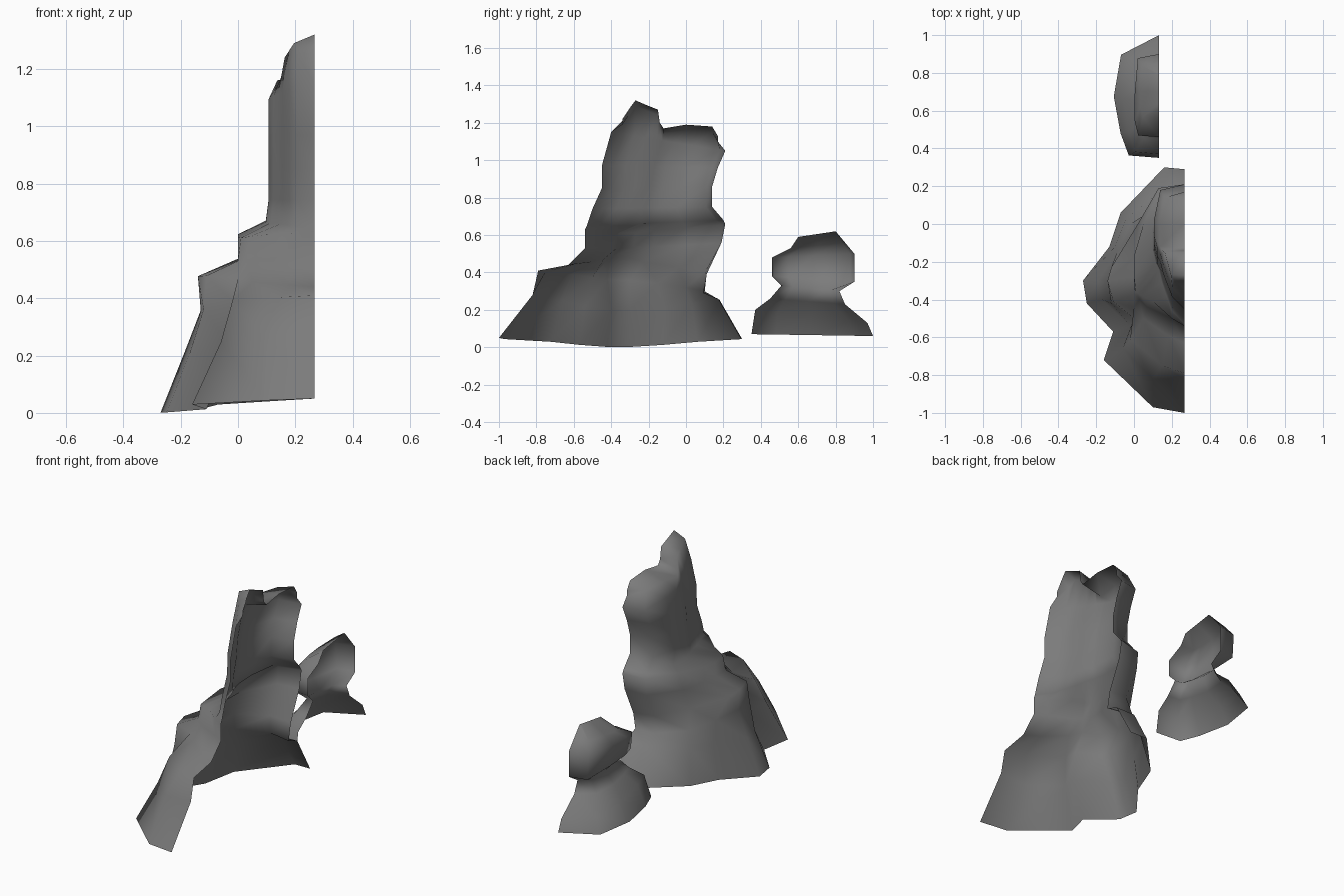
import bpy
import bmesh

cube = bpy.data.objects.get("Cube")
if cube:
    bpy.data.objects.remove(cube, do_unlink=True)

# Single stone colour
stone = bpy.data.materials.new("stone_grey")
stone.use_nodes = True
stone.diffuse_color = (0.2, 0.2, 0.2, 1)
stone.node_tree.nodes["Principled BSDF"].inputs["Base Color"].default_value = stone.diffuse_color


def lerp(a, b, t):
    return a + (b - a) * t


def plan_ring(plan, cut_x, front_y, front_z, back_y, back_z, depth):
    """Scale a half outline (depth fraction, length fraction) between two ends."""
    return [(cut_x - depth * d, lerp(front_y, back_y, t), lerp(front_z, back_z, t))
            for d, t in plan]


def drawn_ring(cut_x, front_y, back_y, front_z, middle_z, back_z, inner):
    """Close a drawn outline at the cut plane and ease its height along the way."""
    outline = [(cut_x, front_y), *inner, (cut_x, back_y)]
    half = (len(outline) - 1) / 2
    ring = []
    for i, (x, y) in enumerate(outline):
        t = abs(i / half - 1)
        ease = t * t * (3 - 2 * t)
        end_z = front_z if i < half else back_z
        ring.append((x, y, lerp(middle_z, end_z, ease)))
    return ring


def loft_shell(name, rings):
    """Skin a stack of open rings into a one-sided shell facing outward."""
    bm = bmesh.new()
    rows = [[bm.verts.new(point) for point in ring] for ring in rings]
    for low, high in zip(rows, rows[1:]):
        for i in range(len(low) - 1):
            bm.faces.new((low[i], high[i], high[i + 1], low[i + 1]))
    for face in bm.faces:
        face.smooth = True
    mesh = bpy.data.meshes.new(name)
    bm.to_mesh(mesh)
    bm.free()
    mesh.materials.append(stone)
    obj = bpy.data.objects.new(name, mesh)
    bpy.context.collection.objects.link(obj)
    return obj


# Large rock: spreading foot with an uneven lower edge
CUT = 0.267
foot = drawn_ring(CUT, -1, .29, .05, 0, .05, [
    (.1, -.97), (-.16, -.72), (-.11, -.57), (-.25, -.42),
    (-.27, -.3), (-.13, -.12), (-.07, .06), (.16, .3)])
slope = drawn_ring(CUT, -.82, .17, .28, .2, .26, [
    (.1, -.82), (-.06, -.66), (-.02, -.54), (-.17, -.4),
    (-.19, -.3), (-.1, -.12), (-.04, .03), (.15, .18)])

# Large rock: front outcrop and side ledge
outcrop = drawn_ring(CUT, -.79, .09, .41, .36, .29, [
    (.15, -.75), (-.02, -.61), (0, -.5), (-.12, -.42),
    (-.13, -.3), (-.09, -.15), (-.02, 0), (.14, .1)])
ledge = drawn_ring(CUT, -.63, .11, .44, .48, .39, [
    (.18, -.59), (.05, -.5), (0, -.44), (-.11, -.41),
    (-.14, -.3), (-.12, -.23), (0, -.04), (.14, .1)])

# Large rock: higher step
step = drawn_ring(CUT, -.54, .19, .53, .53, .56, [
    (.2, -.5), (.07, -.44), (.03, -.4), (0, -.37),
    (0, -.28), (0, -.17), (.02, 0), (.13, .18)])
step_top = drawn_ring(CUT, -.54, .21, .63, .61, .66, [
    (.2, -.5), (.1, -.41), (.04, -.38), (.01, -.36),
    (0, -.27), (0, -.17), (.05, 0), (.13, .19)])
rings = [foot, slope, outcrop, ledge, step, step_top]

# Large rock: upright tower
tower_plan = [(0, 0), (.4, .1), (.55, .2), (.7, .3), (.8, .4),
              (.9, .45), (1, .55), (1, .7), (.8, .95), (0, 1)]
for levels in [(-.53, .65, .2, .68, .17), (-.5, .74, .14, .75, .16),
               (-.45, .85, .14, .86, .16), (-.45, .97, .17, .96, .16),
               (-.4, 1.15, .21, 1.05, .16)]:
    rings.append(plan_ring(tower_plan, CUT, *levels))

# Large rock: crown with peak, notch and back shoulder, narrowing to a ridge
ridge = [(-.34, 1.22), (-.3, 1.28), (-.27, 1.32), (-.2, 1.29), (-.15, 1.27),
         (-.14, 1.2), (-.12, 1.17), (0, 1.19), (.14, 1.18), (.17, 1.13)]
for depth, drop in [(.13, .03), (0, 0)]:
    rings.append([(CUT - depth * d, y, z - drop)
                  for (d, _), (y, z) in zip(tower_plan, ridge)])
loft_shell("rock_spire", rings)

# Small rock: wide foot, narrow neck and boulder head
SMALL_CUT = 0.133
base_plan = [(0, 0), (.67, .02), (.85, .2), (1, .5), (.84, .84), (0, 1)]
head_plan = [(0, 0), (.85, .02), (1, .2), (1, .5), (.87, .95), (0, 1)]
base_levels = [(.35, .07, 1, .06, .24), (.37, .2, .97, .13, .19),
               (.45, .26, .85, .23, .12), (.51, .33, .82, .3, .07)]
head_levels = [(.46, .38, .9, .35, .12), (.46, .48, .9, .5, .13),
               (.56, .53, .85, .56, .1), (.6, .59, .8, .62, 0)]
loft_shell("small_rock",
           [plan_ring(base_plan, SMALL_CUT, *level) for level in base_levels]
           + [plan_ring(head_plan, SMALL_CUT, *level) for level in head_levels])
